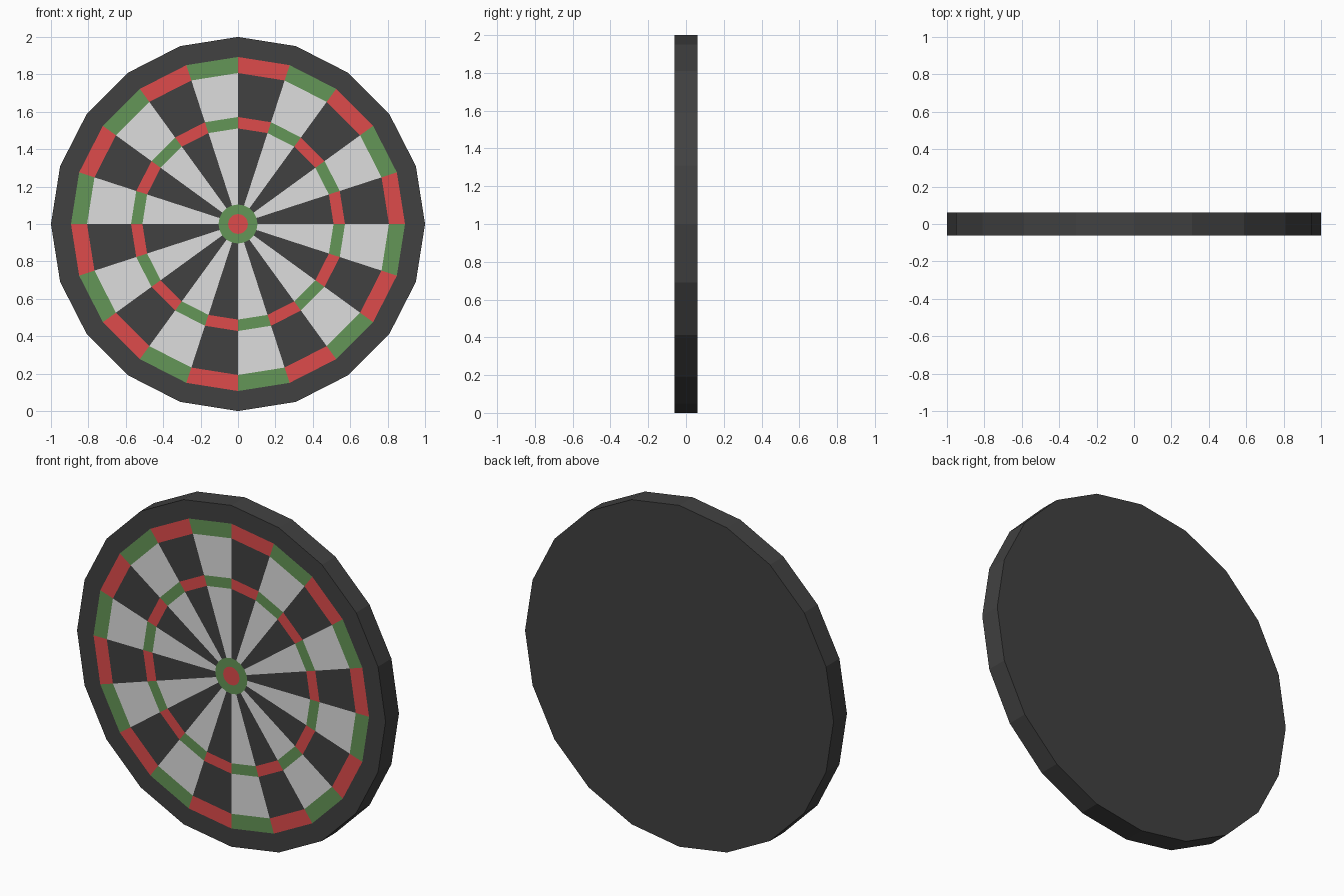
import bpy, bmesh, math

if "Cube" in bpy.data.objects:
    bpy.data.objects.remove(bpy.data.objects["Cube"])

SIDES = 20
HALF = 0.062          # half thickness of the board
CENTRE_Z = 1.0


def srgb(r, g, b):
    def lin(c):
        c /= 255
        return c / 12.92 if c <= 0.04045 else ((c + 0.055) / 1.055) ** 2.4
    return (lin(r), lin(g), lin(b), 1.0)


def material(name, colour):
    m = bpy.data.materials.new(name)
    m.diffuse_color = colour
    m.use_nodes = True
    m.node_tree.nodes["Principled BSDF"].inputs["Base Color"].default_value = m.diffuse_color
    return m


DARK, LIGHT, RED, GREEN = range(4)
MATERIALS = [
    material("charcoal", srgb(65, 65, 65)),
    material("pale grey", srgb(222, 222, 222)),
    material("red", srgb(222, 75, 75)),
    material("green", srgb(100, 150, 87)),
]


def loop(bm, radius, y):
    """Twenty-sided loop, clockwise from the top as seen from the front."""
    step = 2 * math.pi / SIDES
    return [bm.verts.new((radius * math.sin(i * step), y,
                          CENTRE_Z + radius * math.cos(i * step)))
            for i in range(SIDES)]


def band(bm, inner, outer, even, odd):
    """Ring of quads whose colours alternate by sector."""
    for i in range(SIDES):
        j = (i + 1) % SIDES
        f = bm.faces.new((inner[i], inner[j], outer[j], outer[i]))
        f.material_index = odd if i % 2 else even


def finish(bm, name):
    mesh = bpy.data.meshes.new(name)
    bm.to_mesh(mesh)
    bm.free()
    for m in MATERIALS:
        mesh.materials.append(m)
    obj = bpy.data.objects.new(name, mesh)
    bpy.context.collection.objects.link(obj)
    return obj


# Scoring face: bullseye, outer bull, sectors and the two scoring rings
bm = bmesh.new()
radii = [0.053, 0.104, 0.511, 0.572, 0.807, 0.893]
colours = [(GREEN, GREEN), (DARK, LIGHT), (RED, GREEN),
           (DARK, LIGHT), (RED, GREEN)]
loops = [loop(bm, r, -HALF) for r in radii]
bull = bm.faces.new(list(reversed(loops[0])))
bull.material_index = RED
for inner, outer, (even, odd) in zip(loops, loops[1:], colours):
    band(bm, inner, outer, even, odd)
finish(bm, "scoring_face")

# Board body: front border, side wall and back
bm = bmesh.new()
border = loop(bm, radii[-1], -HALF)
front = loop(bm, 1.0, -HALF)
back = loop(bm, 1.0, HALF)
band(bm, border, front, DARK, DARK)
band(bm, front, back, DARK, DARK)
bm.faces.new(back)
finish(bm, "board_body")
